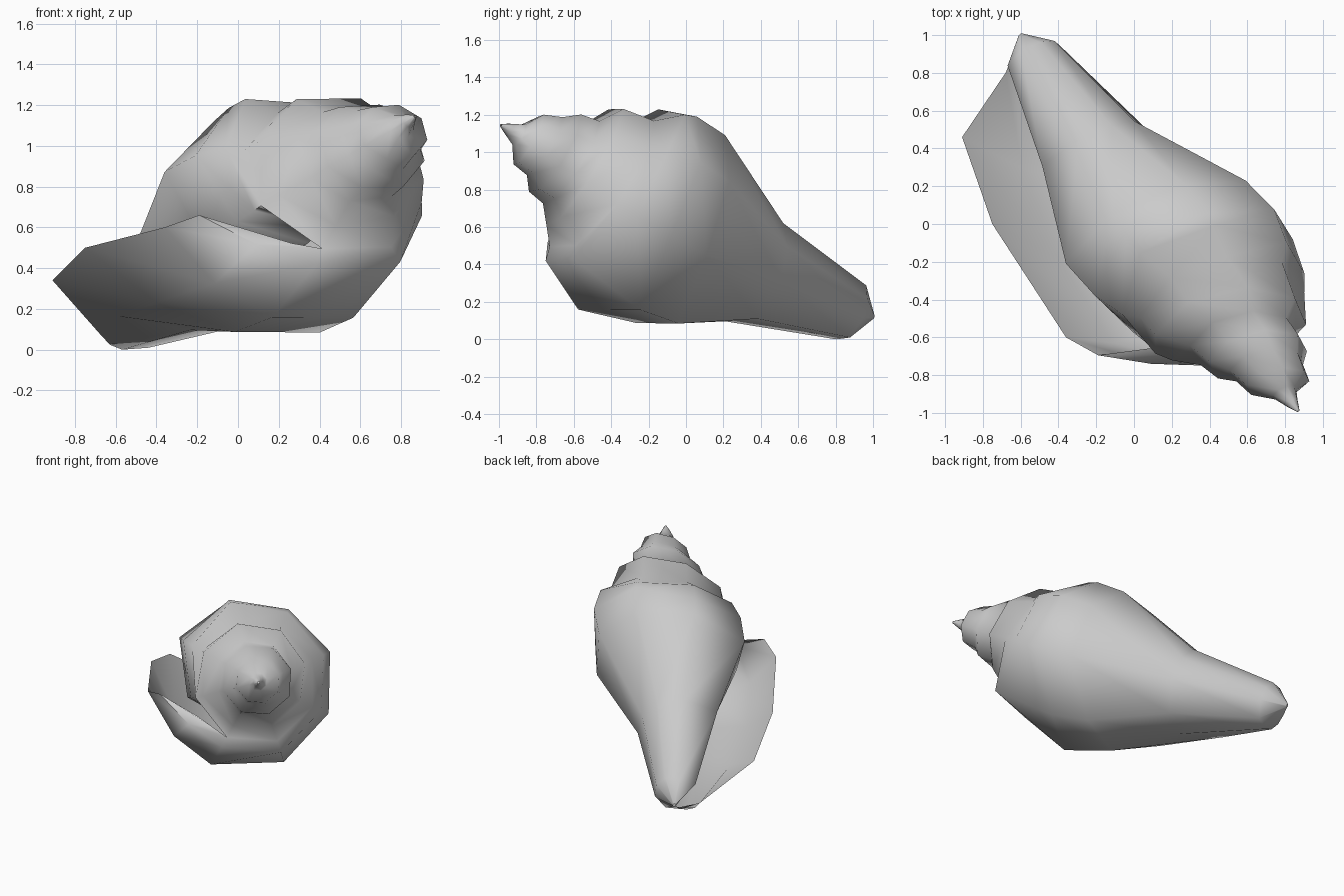
import bpy, bmesh, math
from mathutils import Vector

if "Cube" in bpy.data.objects:
    bpy.data.objects.remove(bpy.data.objects["Cube"])

# Shell axis frame: apex, direction toward the canal, sideways and upward normals
APEX = Vector((0.87, -0.99, 1.145))
A = Vector((-0.549, 0.743, -0.383)).normalized()
H = Vector((0.804, 0.594, 0)).normalized()
U = H.cross(A)
if U.z < 0:
    U = -U


def on_axis(s, r, deg):
    t = math.radians(deg)
    return APEX + A * s + (H * math.cos(t) + U * math.sin(t)) * r


def add_skin(bm, columns, closed=False):
    rows = [[bm.verts.new(p) for p in c] for c in columns]
    if closed:
        rows.append(rows[0])
    for a, b in zip(rows, rows[1:]):
        for q in range(len(a) - 1):
            bm.faces.new((a[q], a[q + 1], b[q + 1], b[q]))


bm = bmesh.new()

# Stepped spire rings: s with cos and sin tilt, radius with cos and sin shift
RINGS = [(0, 0, 0, .008, 0, 0), (.06, 0, 0, .035, 0, 0), (.13, -.01, .01, .065, 0, 0),
         (.20, -.055, .045, .158, 0, 0), (.31, -.06, .05, .185, .006, .005),
         (.39, -.066, .07, .252, 0, 0), (.51, -.07, .08, .27, -.015, .01),
         (.60, -.115, .115, .378, -.02, .03), (.75, -.06, .14, .435, -.015, -.03)]


def ring_point(ring, deg):
    t = math.radians(deg - 18)
    c, n = math.cos(t), math.sin(t)
    s, sc, sn, r, rc, rn = ring
    return on_axis(s + sc * c + sn * n, r + rc * c + rn * n, deg)


add_skin(bm, [[ring_point(ring, 18 + 45 * i) for ring in RINGS] for i in range(8)], True)

# Body whorl: (distance along axis, radius) from shoulder to canal tip, every 45 degrees
TIP = (2.68, 0.012)
BODY = [
    [(.72, .33), (.85, .36), (1.15, .34), (1.8, .12), (2.4, .05), TIP],
    [(.87, .45), (.99, .48), (1.25, .50), (1.9, .24), (2.52, .10), TIP],
    [(.95, .50), (1.12, .565), (1.36, .59), (1.93, .36), (2.55, .17), TIP],
    [(1.05, .554), (1.19, .565), (1.33, .553), (1.90, .26), (2.55, .145), TIP],
    [(.95, .51), (1.024, .531), (1.24, .511), (1.865, .23), (2.53, .136), TIP],
    [(.75, .505), (.943, .559), (1.175, .526), (1.867, .224), (2.52, .132), TIP],
    [(.71, .515), (.92, .58), (1.18, .575), (1.87, .27), (2.53, .15), TIP],
    [(.60, .55), (1.10, .645), (1.37, .61), (1.9, .35), (2.54, .185), TIP],
    [(.722, .545), (1.07, .70), (1.43, .62), (1.9, .39), (2.56, .20), TIP],
]
columns = []
for j, prof in enumerate(BODY):
    deg = 243 - 45 * j
    columns.append([ring_point(RINGS[-1], deg)] + [on_axis(s, r, deg) for s, r in prof])

# Flared outer lip, joined to the last section of the body
lip = [Vector(p) for p in [(.11, -.655, .55), (-.19, -.695, .66), (-.36, -.60, .60),
                           (-.75, 0, .5), (-.91, .46, .34), (-.68, .80, .08), (-.61, .95, .07)]]
bulge = [0, .03, .07, .08, .07, .02, 0]
out = (H * -0.55 - U * 0.83).normalized()
columns.append([(p + q) / 2 + out * b for p, q, b in zip(columns[-1], lip, bulge)])
columns.append(lip)
add_skin(bm, columns)

# Weld the spire to the body so the shading runs across the seam
bmesh.ops.remove_doubles(bm, verts=bm.verts, dist=0.0005)
bmesh.ops.recalc_face_normals(bm, faces=bm.faces)
mesh = bpy.data.meshes.new("shell")
bm.to_mesh(mesh)
bm.free()
shell = bpy.data.objects.new("shell", mesh)
bpy.context.collection.objects.link(shell)
bpy.context.view_layer.objects.active = shell
shell.select_set(True)
bpy.ops.object.shade_smooth_by_angle(angle=math.radians(75))
